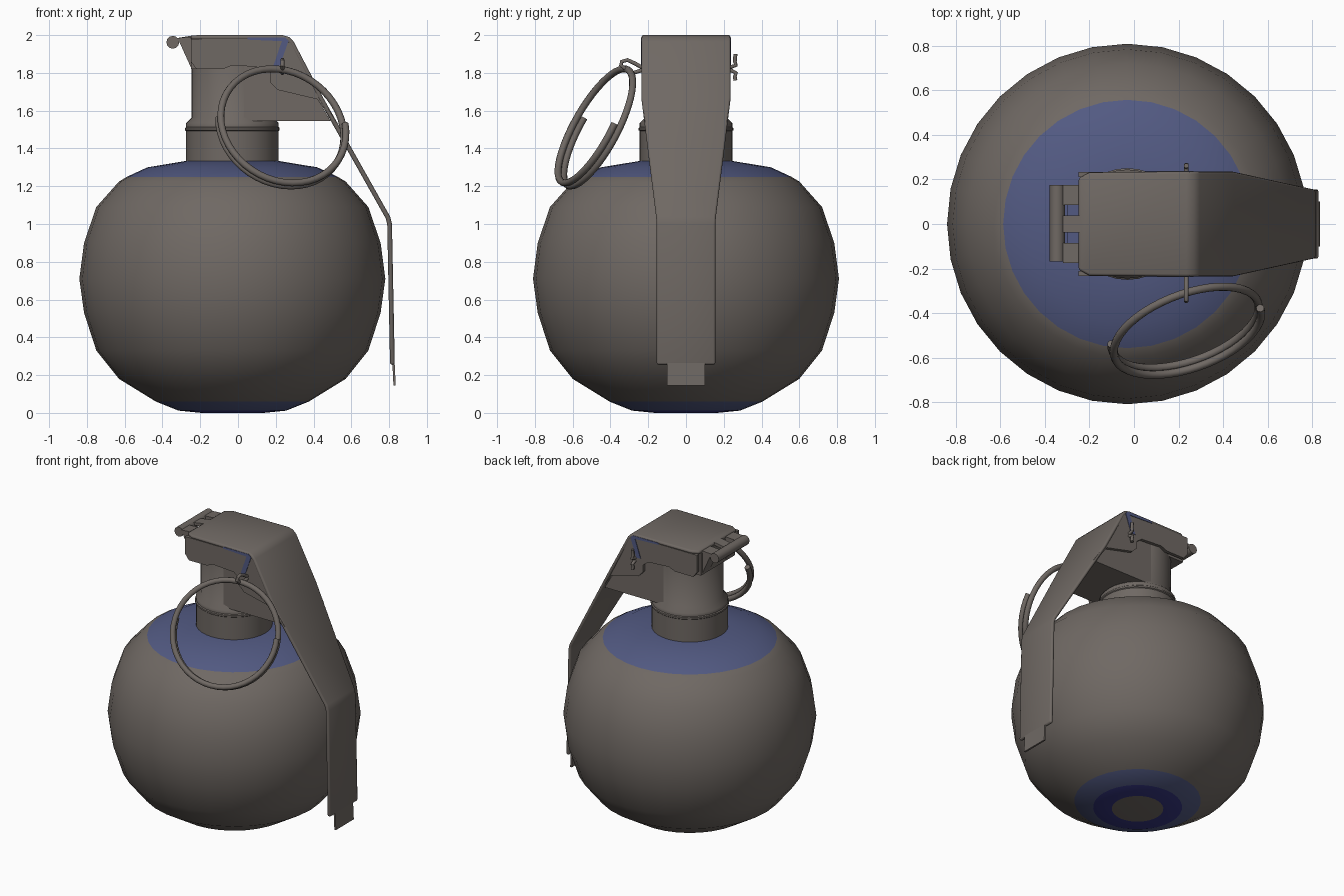
import bpy, bmesh, math
from mathutils import Vector

if "Cube" in bpy.data.objects:
    bpy.data.objects.remove(bpy.data.objects["Cube"])

CX = -0.03  # axis of the round body


def material(name, rgb):
    m = bpy.data.materials.new(name)
    m.diffuse_color = (*rgb, 1)
    m.use_nodes = True
    m.node_tree.nodes["Principled BSDF"].inputs["Base Color"].default_value = m.diffuse_color
    return m


GREY = material("warm_grey", (0.16, 0.14, 0.126))
SLATE = material("slate_blue", (0.085, 0.102, 0.225))
DEEP = material("deep_blue", (0.035, 0.035, 0.21))


def finish(name, bm, mats=(GREY,), recalc=True):
    if recalc:
        bmesh.ops.recalc_face_normals(bm, faces=bm.faces)
    me = bpy.data.meshes.new(name)
    bm.to_mesh(me)
    bm.free()
    for m in mats:
        me.materials.append(m)
    ob = bpy.data.objects.new(name, me)
    bpy.context.collection.objects.link(ob)
    return ob


def lathe(name, profile, steps, mats=(GREY,), rule=None):
    """Revolve (radius, z) points around the body axis."""
    bm = bmesh.new()
    vs = [bm.verts.new((CX + r, 0, z)) for r, z in profile]
    es = [bm.edges.new(p) for p in zip(vs, vs[1:])]
    bmesh.ops.spin(bm, geom=vs + es, cent=(CX, 0, 0), axis=(0, 0, 1),
                   angle=2 * math.pi, steps=steps, use_duplicate=False)
    bmesh.ops.remove_doubles(bm, verts=bm.verts, dist=1e-4)
    if rule:
        for f in bm.faces:
            c = f.calc_center_median()
            f.material_index = rule(math.hypot(c.x - CX, c.y), c.z)
    return finish(name, bm, mats)


def prism(name, pts, y0, y1, mat=GREY, taper=False):
    """Extrude an (x, z) outline between two y values."""
    bm = bmesh.new()
    rows = []
    for y in (y0, y1):
        row = []
        for x, z in pts:
            yy = y
            if taper:  # follow the taper of the lever
                yy = math.copysign(abs(y) - max(0, 1.67 - z) * 0.12, y)
            row.append(bm.verts.new((x, yy, z)))
        rows.append(row)
    a, b = rows
    bm.faces.new(a)
    bm.faces.new(b[::-1])
    n = len(a)
    for i in range(n):
        j = (i + 1) % n
        bm.faces.new((a[i], a[j], b[j], b[i]))
    return finish(name, bm, (mat,))


def strip(name, stations, thick, bevel=0):
    """Bent sheet from (x, z, half width) stations, thickened inward."""
    bm = bmesh.new()
    rows = [(bm.verts.new((x, -w, z)), bm.verts.new((x, w, z))) for x, z, w in stations]
    for p, q in zip(rows, rows[1:]):
        bm.faces.new((p[0], q[0], q[1], p[1]))
    ob = finish(name, bm, recalc=False)
    mod = ob.modifiers.new("thickness", 'SOLIDIFY')
    mod.thickness = thick
    mod.offset = -1
    mod.use_even_offset = True
    if bevel:
        mod = ob.modifiers.new("rounded_edges", 'BEVEL')
        mod.width = bevel
        mod.segments = 2
        mod.limit_method = 'ANGLE'
        mod.angle_limit = math.radians(60)
    return ob


wires = []


def wire(name, pts, radius, res=3):
    cu = bpy.data.curves.new(name, 'CURVE')
    cu.dimensions = '3D'
    cu.bevel_depth = radius
    cu.bevel_resolution = res
    cu.use_fill_caps = True
    sp = cu.splines.new('POLY')
    sp.points.add(len(pts) - 1)
    for p, co in zip(sp.points, pts):
        p.co = (*co, 1)
    cu.materials.append(GREY)
    ob = bpy.data.objects.new(name, cu)
    bpy.context.collection.objects.link(ob)
    wires.append(ob)


def body_paint(r, z):
    if z > 1.25:
        return 1
    if z < 0.06 and r > 0.17:
        return 2 if z < 0.01 else 1
    return 0


# Round body with painted top zone and two rings underneath
body = [(0, 0), (0.165, 0), (0.285, 0.012), (0.405, 0.06), (0.60, 0.18),
        (0.72, 0.33), (0.785, 0.53), (0.81, 0.71), (0.785, 0.90), (0.72, 1.09),
        (0.60, 1.225), (0.558, 1.25), (0.45, 1.30), (0.25, 1.333), (0, 1.333)]
lathe("body", body, 32, (GREY, SLATE, DEEP), body_paint)

# Neck collar and fuse cylinder
neck = [(0.245, 1.31), (0.245, 1.492), (0.251, 1.497), (0.251, 1.508), (0.245, 1.513),
        (0.245, 1.535), (0.215, 1.565), (0.215, 1.97), (0, 1.97)]
lathe("neck", neck, 32)

# Fuse housing: rear block and wedge running under the lever
prism("housing_block", [(-0.25, 1.82), (-0.06, 1.82), (0.0, 1.85), (0.0, 1.975), (-0.25, 1.975)],
      -0.19, 0.19)
prism("housing_wedge", [(-0.03, 1.545), (0.49, 1.545), (0.25, 1.965), (-0.03, 1.965)], -0.205, 0.205)

# Safety lever: bent sheet with a narrow tip and a tongue at the hinge
strip("lever", [(-0.25, 1.998, 0.205), (-0.20, 2.0, 0.232), (0.235, 2.0, 0.236),
                (0.27, 1.99, 0.236), (0.295, 1.965, 0.236), (0.45, 1.67, 0.236),
                (0.805, 1.04, 0.158), (0.815, 1.0, 0.156), (0.83, 0.255, 0.156)], 0.025, 0.011)
strip("lever_tip", [(0.829, 0.27, 0.1), (0.835, 0.145, 0.1)], 0.012)
strip("hinge_tongue", [(-0.32, 1.985, 0.038), (-0.24, 1.998, 0.038)], 0.02)

# Lever side flanges and painted stripes, both sides
flange = [(-0.25, 1.98), (-0.25, 1.86), (-0.22, 1.82), (-0.08, 1.82), (-0.03, 1.84),
          (0.13, 1.83), (0.17, 1.80), (0.17, 1.75), (0.21, 1.71), (0.42, 1.66),
          (0.51, 1.53), (0.52, 1.54), (0.445, 1.66), (0.28, 1.955), (0.24, 1.98)]
stripe = [(0.05, 1.988), (0.25, 1.988), (0.268, 1.97), (0.222, 1.84), (0.188, 1.84),
          (0.232, 1.968), (0.05, 1.976)]
for side, label in ((-1, "front"), (1, "back")):
    prism("flange_" + label, flange, side * 0.212, side * 0.2345, taper=True)
    prism("stripe_" + label, stripe, side * 0.232, side * 0.238, SLATE)

# Hinge: rod, ears holding it, and painted recess on both sides of the tongue
wire("hinge_rod", [(-0.345, -0.168, 1.962), (-0.345, 0.175, 1.962)], 0.034, 4)
for side in (-1, 1):
    prism("hinge_ear", [(-0.32, 1.985), (-0.24, 1.99), (-0.24, 1.83), (-0.25, 1.83)],
          side * 0.085, side * 0.175)
    prism("hinge_recess", [(-0.30, 1.95), (-0.25, 1.95), (-0.25, 1.943), (-0.30, 1.943)],
          side * 0.038, side * 0.085, SLATE)

# Split ring: one and a half turns of wire
c, u, v = Vector((0.235, -0.475, 1.515)), Vector((0.345, 0.097, -0.052)), Vector((0, 0.175, 0.318))
u, v = u.normalized(), v.normalized()
n = u.cross(v)
ring = []
for i in range(73):
    t = i / 72
    a = math.radians(178 + 552 * t)
    ring.append(c + 0.345 * (u * math.cos(a) + v * math.sin(a)) + n * (0.055 * (t - 0.5)))
wire("pull_ring", ring, 0.0185)

# Split pin: eye around the ring, two legs through the housing, splayed ends
X = 0.235
wire("split_pin", [(X, 0.262, 1.90), (X, 0.258, 1.86), (X, 0.265, 1.84), (X, 0.24, 1.832),
                   (X, -0.24, 1.832), (X, -0.27, 1.85), (X, -0.31, 1.868), (X, -0.34, 1.86),
                   (X, -0.345, 1.84), (X, -0.32, 1.822), (X, -0.28, 1.80), (X, -0.24, 1.812),
                   (X, 0.24, 1.812), (X, 0.265, 1.80), (X, 0.258, 1.78), (X, 0.262, 1.76)], 0.011)

# Turn wires into meshes and shade smooth with sharp edges kept
bpy.ops.object.select_all(action='SELECT')
bpy.context.view_layer.objects.active = bpy.data.objects["body"]
bpy.ops.object.convert(target='MESH')
bpy.ops.object.shade_smooth_by_angle(angle=math.radians(48))
